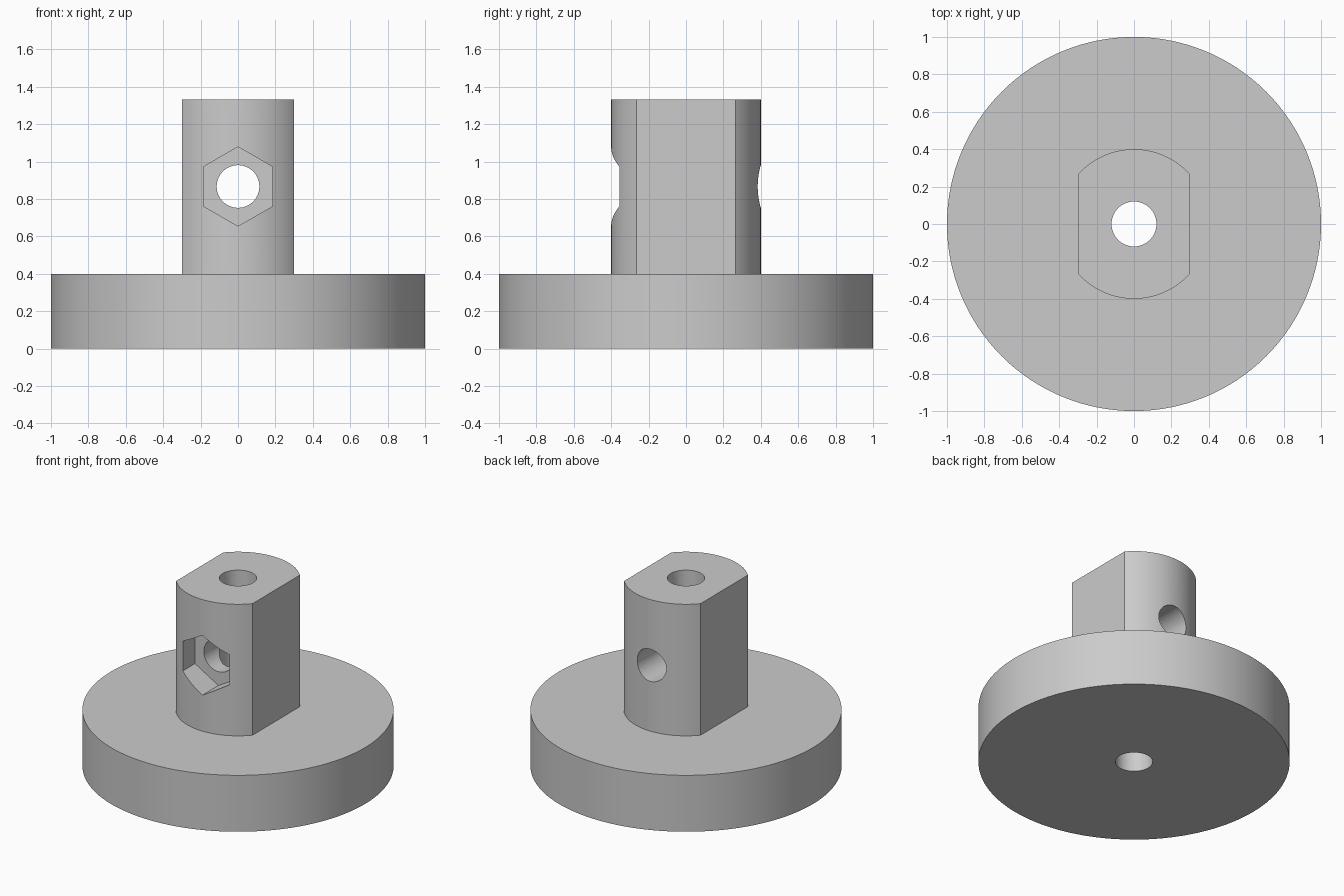
import bpy
from math import radians

cube = bpy.data.objects.get("Cube")
if cube:
    bpy.data.objects.remove(cube, do_unlink=True)

grey = bpy.data.materials.new("plain grey")
grey.use_nodes = True
colour = (0.6, 0.6, 0.6, 1)
grey.diffuse_color = colour
grey.node_tree.nodes["Principled BSDF"].inputs["Base Color"].default_value = colour


def cylinder(name, radius, depth, centre, sides=128, along_y=False):
    bpy.ops.mesh.primitive_cylinder_add(
        vertices=sides, radius=radius, depth=depth, location=centre,
        rotation=(radians(90) if along_y else 0, 0, 0))
    obj = bpy.context.object
    obj.name = name
    return obj


def box(name, size, centre):
    bpy.ops.mesh.primitive_cube_add(size=1, location=centre)
    obj = bpy.context.object
    obj.name = name
    obj.scale = size
    return obj


def combine(target, tool, operation="DIFFERENCE"):
    """Apply a boolean and remove its helper."""
    mod = target.modifiers.new("cut", "BOOLEAN")
    mod.operation = operation
    mod.solver = "EXACT"
    mod.object = tool
    bpy.context.view_layer.objects.active = target
    bpy.ops.object.modifier_apply(modifier=mod.name)
    bpy.data.objects.remove(tool, do_unlink=True)


BASE_TOP, POST_TOP = 0.4, 1.333
HOLE_Z = 0.867
POST_MID = (BASE_TOP + POST_TOP) / 2

# Round base and the post with two flats
base = cylinder("base_disc", 1, BASE_TOP, (0, 0, BASE_TOP / 2))
post = cylinder("post", 0.4, POST_TOP - BASE_TOP, (0, 0, POST_MID))
combine(post, box("flats", (0.6, 2, 2), (0, 0, POST_MID)), "INTERSECT")

# Shaft bore through both parts
for part in (base, post):
    combine(part, cylinder("bore", 0.12, 4, (0, 0, 0.5), 64))

# Screw hole and hexagonal nut pocket in the front
combine(post, cylinder("screw_hole", 0.114, 2, (0, 0, HOLE_Z), 64, True))
combine(post, cylinder("nut_pocket", 0.212, 0.5, (0, -0.47, HOLE_Z), 6, True))

# Finish: one colour, smooth walls and crisp edges
for part in (base, post):
    part.data.materials.clear()
    part.data.materials.append(grey)
    bpy.ops.object.select_all(action="DESELECT")
    part.select_set(True)
    bpy.context.view_layer.objects.active = part
    bpy.ops.object.shade_smooth_by_angle(angle=radians(25))
